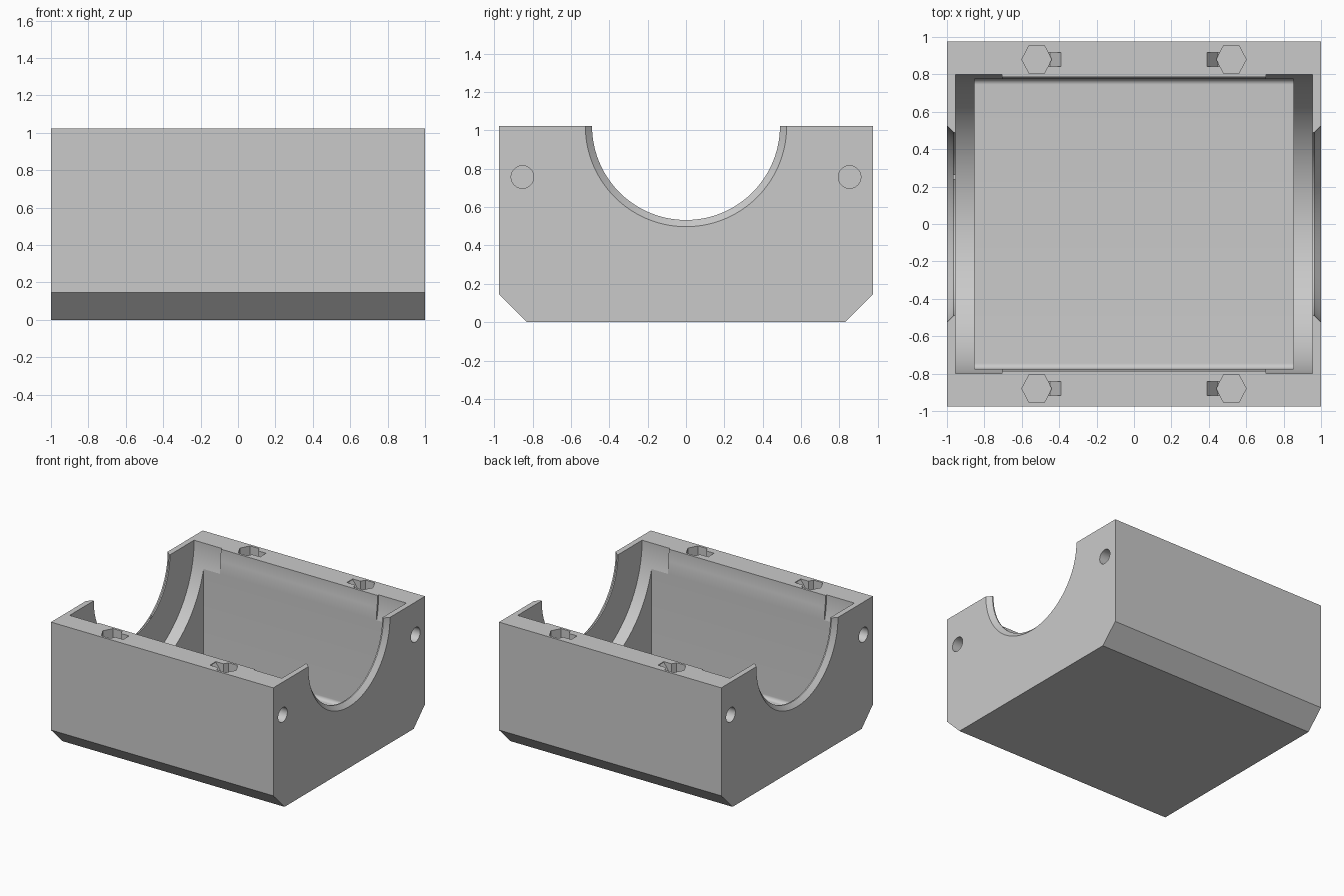
import bpy, bmesh, math
from mathutils import Matrix

if "Cube" in bpy.data.objects:
    bpy.data.objects.remove(bpy.data.objects["Cube"], do_unlink=True)

TOP = 1.023      # rim height, also the axis of the bore
HALF_Y = 0.975
CHAMFER = 0.145
FLOOR = 0.05


def make_object(name, bm):
    bmesh.ops.recalc_face_normals(bm, faces=bm.faces)
    mesh = bpy.data.meshes.new(name)
    bm.to_mesh(mesh)
    bm.free()
    obj = bpy.data.objects.new(name, mesh)
    bpy.context.scene.collection.objects.link(obj)
    return obj


def prism(name, profile, start, end, axis):
    """Extrude a closed 2D profile along the x, y or z axis."""
    place = {"x": lambda a, b, t: (t, a, b),
             "y": lambda a, b, t: (a, t, b),
             "z": lambda a, b, t: (a, b, t)}[axis]
    bm = bmesh.new()
    face = bm.faces.new([bm.verts.new(place(a, b, start)) for a, b in profile])
    moved = bmesh.ops.extrude_face_region(bm, geom=[face])["geom"]
    shift = place(0, 0, end - start)
    bmesh.ops.translate(bm, vec=shift, verts=[v for v in moved if isinstance(v, bmesh.types.BMVert)])
    return make_object(name, bm)


def round_bar(name, x0, x1, r0, r1, y, z, segments):
    """Cylinder or cone lying along x."""
    bm = bmesh.new()
    matrix = (Matrix.Translation(((x0 + x1) / 2, y, z))
              @ Matrix.Rotation(math.pi / 2, 4, "Y")
              @ Matrix.Rotation(math.pi / segments, 4, "Z"))
    bmesh.ops.create_cone(bm, cap_ends=True, segments=segments, radius1=r0,
                          radius2=r1, depth=abs(x1 - x0), matrix=matrix)
    return make_object(name, bm)


def cut(target, cutter):
    mod = target.modifiers.new("cut", "BOOLEAN")
    mod.operation = "DIFFERENCE"
    mod.solver = "EXACT"
    mod.object = cutter
    bpy.context.view_layer.update()
    graph = bpy.context.evaluated_depsgraph_get()
    mesh = bpy.data.meshes.new_from_object(target.evaluated_get(graph))
    target.modifiers.clear()
    target.data = mesh
    bpy.data.objects.remove(cutter, do_unlink=True)


# Outer block with chamfered lower edges
half = [(HALF_Y - CHAMFER, 0), (HALF_Y, CHAMFER), (HALF_Y, TOP)]
outline = half + [(-y, z) for y, z in reversed(half)]
housing = prism("housing_half", outline, -1, 1, "x")

# Main pocket with rounded floor edges
radius, wall, steps = 0.03, 0.775, 12
corner = []
for i in range(steps + 1):
    a = math.pi / 2 * i / steps
    corner.append((wall - radius + radius * math.sin(a), FLOOR + radius - radius * math.cos(a)))
corner.append((wall, TOP + 0.2))
pocket = corner + [(-y, z) for y, z in reversed(corner)]
cut(housing, prism("pocket_cutter", pocket, -0.853, 0.853, "x"))

# Shallow round clearance in the long walls
cut(housing, round_bar("clearance_cutter", -0.75, 0.75, 0.786, 0.786, 0, TOP, 128))

# Round seats at both ends, and the bore through the end walls
for side in (-1, 1):
    lo, hi = sorted((side * 0.705, side * 0.955))
    cut(housing, round_bar("seat_cutter", lo, hi, 0.8, 0.8, 0, TOP, 128))
cut(housing, round_bar("bore_cutter", -1.1, 1.1, 0.49, 0.49, 0, TOP, 128))

# Bevelled mouths of the bore
cut(housing, round_bar("mouth_cutter", 0.95, 1.05, 0.475, 0.575, 0, TOP, 128))
cut(housing, round_bar("mouth_cutter", -1.05, -0.95, 0.575, 0.475, 0, TOP, 128))

for sx in (-1, 1):
    for sy in (-1, 1):
        # Blind pin hole in the end face
        lo, hi = sorted((sx * 0.9, sx * 1.1))
        cut(housing, round_bar("pin_cutter", lo, hi, 0.059, 0.059, sy * 0.853, 0.757, 48))

        # Hexagonal latch socket in the rim
        cx, cy = sx * 0.52, sy * 0.88
        hexagon = [(cx + 0.08 * math.cos(math.pi / 3 * k),
                    cy + 0.087 * math.sin(math.pi / 3 * k)) for k in range(6)]
        cut(housing, prism("socket_cutter", hexagon, TOP - 0.1, TOP + 0.1, "z"))

        # Sloping slot beside the socket, toward the middle
        slot = [(sx * 0.5, TOP + 0.1), (sx * 0.39, TOP + 0.1), (sx * 0.39, TOP - 0.005),
                (sx * 0.45, TOP - 0.09), (sx * 0.5, TOP - 0.09)]
        cut(housing, prism("slot_cutter", slot, cy - 0.038, cy + 0.038, "y"))

# Grey plastic
grey = bpy.data.materials.new("grey")
grey.use_nodes = True
colour = (0.59, 0.59, 0.59, 1)
grey.diffuse_color = colour
grey.node_tree.nodes["Principled BSDF"].inputs["Base Color"].default_value = colour
housing.data.materials.clear()
housing.data.materials.append(grey)
for face in housing.data.polygons:
    face.material_index = 0

# Smooth the round surfaces, keep the edges sharp
bpy.ops.object.select_all(action="DESELECT")
housing.select_set(True)
bpy.context.view_layer.objects.active = housing
bpy.ops.object.shade_smooth_by_angle(angle=math.radians(10))
